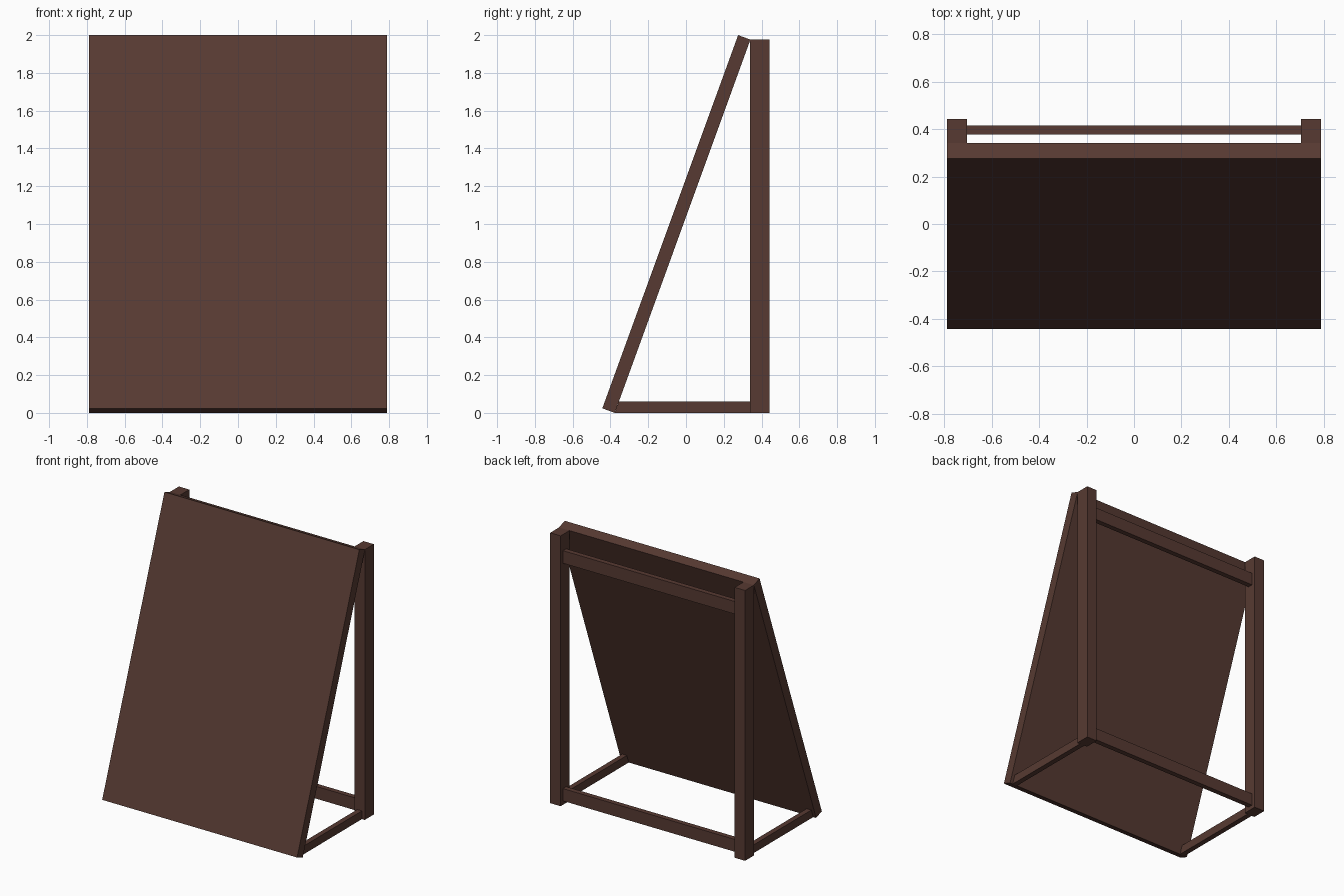
import bpy

if "Cube" in bpy.data.objects:
    bpy.data.objects.remove(bpy.data.objects["Cube"])

# One dark brown wood for everything
wood = bpy.data.materials.new("dark_brown_wood")
wood.diffuse_color = (0.095, 0.042, 0.032, 1)
wood.use_nodes = True
wood.node_tree.nodes["Principled BSDF"].inputs["Base Color"].default_value = wood.diffuse_color


def extrude_x(name, profile, x0, x1):
    """Solid made by sweeping a (y, z) outline from x0 to x1."""
    n = len(profile)
    verts = [(x, y, z) for x in (x0, x1) for y, z in profile]
    faces = [tuple(reversed(range(n))), tuple(range(n, 2 * n))]
    faces += [(i, (i + 1) % n, n + (i + 1) % n, n + i) for i in range(n)]
    mesh = bpy.data.meshes.new(name)
    mesh.from_pydata(verts, [], faces)
    mesh.materials.append(wood)
    obj = bpy.data.objects.new(name, mesh)
    bpy.context.collection.objects.link(obj)
    return obj


def box(name, x0, x1, y0, y1, z0, z1):
    return extrude_x(name, [(y0, z0), (y1, z0), (y1, z1), (y0, z1)], x0, x1)


# Sloping front board
extrude_x("sloping_board",
          [(-0.443, 0.024), (-0.377, 0.0), (0.341, 1.976), (0.276, 2.0)],
          -0.788, 0.788)

# Upright posts and floor rails, one pair per side
for side, s in (("left", -1), ("right", 1)):
    a, b = sorted((s * 0.704, s * 0.788))
    box(side + "_post", a, b, 0.339, 0.443, 0.0, 1.976)
    a, b = sorted((s * 0.727, s * 0.765))
    # Front end is cut to the slope of the board
    extrude_x(side + "_floor_rail",
              [(-0.377, 0.0), (0.339, 0.0), (0.339, 0.06), (-0.355, 0.06)], a, b)

# Cross bars between the posts
box("lower_cross_bar", -0.704, 0.704, 0.378, 0.415, 0.028, 0.118)
box("upper_cross_bar", -0.704, 0.704, 0.378, 0.415, 1.765, 1.857)
